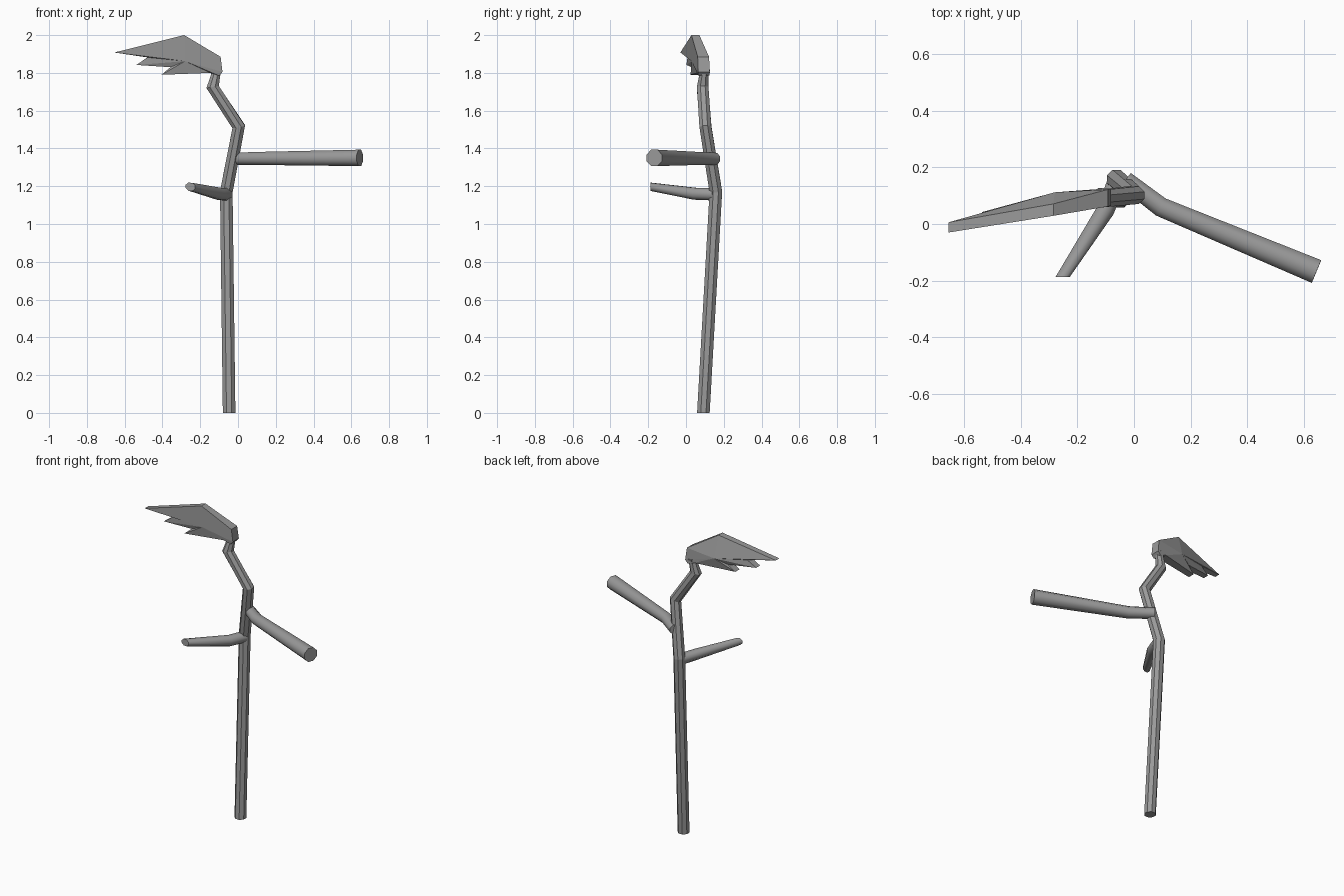
import bpy, bmesh, math
from mathutils import Vector

cube = bpy.data.objects.get("Cube")
if cube:
    bpy.data.objects.remove(cube, do_unlink=True)

grey = bpy.data.materials.new("plain_grey")
grey.use_nodes = True
colour = (0.32, 0.32, 0.32, 1)
grey.diffuse_color = colour
grey.node_tree.nodes["Principled BSDF"].inputs["Base Color"].default_value = colour


def finish(name, bm):
    bmesh.ops.recalc_face_normals(bm, faces=bm.faces)
    mesh = bpy.data.meshes.new(name)
    bm.to_mesh(mesh)
    bm.free()
    mesh.materials.append(grey)
    obj = bpy.data.objects.new(name, mesh)
    bpy.context.collection.objects.link(obj)
    return obj


def limb(name, path, up, end_normal=None, sides=8):
    """Faceted tube with mitred joints; path holds (x, y, z, radius)."""
    bm = bmesh.new()
    pts = [Vector(p[:3]) for p in path]
    rings = []
    for i, p in enumerate(pts):
        before = (p - pts[i - 1]).normalized() if i else None
        after = (pts[i + 1] - p).normalized() if i < len(pts) - 1 else None
        along = before or after
        normal = (before + after).normalized() if before and after else along
        if after is None and end_normal:
            normal = Vector(end_normal)
        if i == 0 and abs(along.z) > 0.9:
            normal = Vector((0, 0, 1))
        u = Vector(up).cross(along).normalized()
        v = along.cross(u)
        ring = []
        for k in range(sides):
            a = math.tau * (k + 0.5) / sides
            off = (u * math.cos(a) + v * math.sin(a)) * path[i][3]
            off -= along * (off.dot(normal) / along.dot(normal))
            ring.append(bm.verts.new(p + off))
        rings.append(ring)
    for a, b in zip(rings, rings[1:]):
        for k in range(sides):
            j = (k + 1) % sides
            bm.faces.new((a[k], a[j], b[j], b[k]))
    bm.faces.new(rings[0])
    bm.faces.new(rings[-1])
    return finish(name, bm)


# Bent main shaft with its narrow neck
limb("shaft", [(-0.047, 0.092, 0, 0.036), (-0.062, 0.158, 1.17, 0.036),
               (0.004, 0.103, 1.515, 0.034), (-0.134, 0.088, 1.725, 0.033),
               (-0.118, 0.095, 1.79, 0.026), (-0.115, 0.1, 1.82, 0.03)], (0, 1, 0))

# Two side handles
handles = [
    limb("long_handle", [(-0.03, 0.155, 1.345, 0.034), (0.095, 0.06, 1.347, 0.037),
                         (0.645, -0.168, 1.35, 0.047)], (0, 0, 1)),
    limb("short_handle", [(-0.062, 0.15, 1.157, 0.035), (-0.1, 0.05, 1.16, 0.034),
                          (-0.252, -0.187, 1.197, 0.023)], (0, 0, 1), (0, -1, 0)),
]
for obj in handles:
    bpy.context.view_layer.objects.active = obj
    obj.select_set(True)
    bpy.ops.object.shade_smooth_by_angle(angle=math.radians(50))
    obj.select_set(False)

# Ragged blade: outline as (x, z, middle y, half thickness)
outline = [(-0.655, 1.908, -0.012, 0.018), (-0.285, 2.0, 0.05, 0.021),
           (-0.092, 1.885, 0.092, 0.03), (-0.082, 1.805, 0.095, 0.031),
           (-0.1, 1.785, 0.095, 0.03), (-0.145, 1.8, 0.092, 0.03),
           (-0.405, 1.79, 0.046, 0.022), (-0.358, 1.83, 0.055, 0.024),
           (-0.538, 1.842, 0.022, 0.02), (-0.48, 1.882, 0.03, 0.022)]
bm = bmesh.new()
skins = []
for side, bulge in ((-1, 0.03), (1, 0.112)):
    rim = [bm.verts.new((x, y + side * t, z)) for x, z, y, t in outline]
    ridge = bm.verts.new((-0.28, bulge, 1.862))
    for k, vert in enumerate(rim):
        bm.faces.new((vert, rim[(k + 1) % len(rim)], ridge))
    skins.append(rim)
front, back = skins
for k in range(len(outline)):
    j = (k + 1) % len(outline)
    bm.faces.new((front[k], front[j], back[j], back[k]))
finish("blade", bm)
